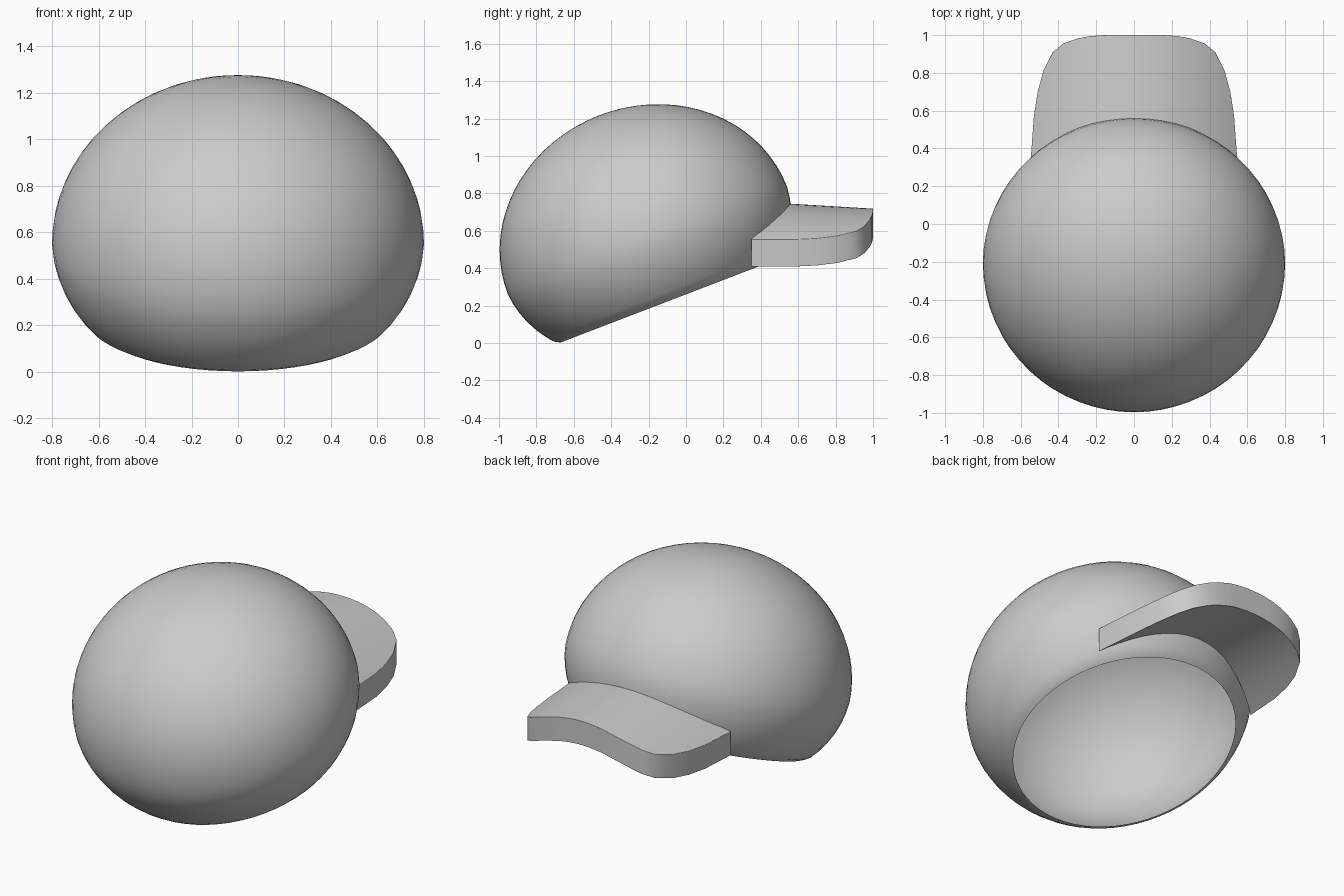
import bpy, bmesh, math
from mathutils import Vector

if "Cube" in bpy.data.objects:
    bpy.data.objects.remove(bpy.data.objects["Cube"])


def make_object(name, bm):
    bmesh.ops.recalc_face_normals(bm, faces=bm.faces)
    mesh = bpy.data.meshes.new(name)
    bm.to_mesh(mesh)
    bm.free()
    obj = bpy.data.objects.new(name, mesh)
    bpy.context.collection.objects.link(obj)
    bpy.ops.object.select_all(action='DESELECT')
    obj.select_set(True)
    bpy.context.view_layer.objects.active = obj
    return obj


def lerp_table(table, y):
    for (y0, w0), (y1, w1) in zip(table, table[1:]):
        if y <= y1:
            return w0 + (w1 - w0) * (y - y0) / (y1 - y0)
    return table[-1][1]


# Crown: hollow dome, lathed then tilted back, open underneath
profile = [(0.8 * math.sin(a), 0.715 * math.cos(a))
           for a in (math.radians(90 * i / 18) for i in range(19))]
profile += [(0.793, -0.06), (0.778, -0.12), (0.756, -0.18), (0.725, -0.24),
            (0.688, -0.295), (0.66, -0.328), (0.63, -0.345)]
bm = bmesh.new()
verts = [bm.verts.new((r, 0, h)) for r, h in profile]
edges = [bm.edges.new(pair) for pair in zip(verts, verts[1:])]
bmesh.ops.spin(bm, geom=verts + edges, cent=(0, 0, 0), axis=(0, 0, 1),
               angle=math.tau, steps=64, use_merge=True)
bmesh.ops.remove_doubles(bm, verts=bm.verts, dist=0.0005)
crown = make_object("crown", bm)
crown.location = (0, -0.207, 0.55)
crown.rotation_euler.x = math.radians(21)
bpy.ops.object.shade_smooth_by_angle(angle=math.radians(50))

# Visor: arched plate, its back edge following the crown
widths = [(0.35, 0.546), (0.57, 0.53), (0.7, 0.51), (0.81, 0.48), (0.91, 0.43),
          (0.955, 0.375), (0.982, 0.3), (0.995, 0.23), (1.0, 0.15)]
rows = [0.35, 0.46, 0.57, 0.64, 0.7, 0.76, 0.81, 0.865, 0.91, 0.955, 0.982, 0.995, 1.0]
COLS = 24
bm = bmesh.new()
grid = []
for y0 in rows:
    t = (y0 - 0.35) / 0.65
    line = []
    for i in range(COLS + 1):
        s = 2 * i / COLS - 1
        x = s * lerp_table(widths, y0)
        y = y0 + 0.2 * (1 - s * s) * (1 - t)
        z = 0.745 - 0.06 * (y - 0.55) - 0.68 * x * x
        line.append(bm.verts.new((x, y, z)))
    grid.append(line)
for a, b in zip(grid, grid[1:]):
    for i in range(COLS):
        bm.faces.new((a[i], a[i + 1], b[i + 1], b[i]))
plate = bmesh.ops.extrude_face_region(bm, geom=bm.faces[:], use_keep_orig=True)
low = [g for g in plate["geom"] if isinstance(g, bmesh.types.BMVert)]
bmesh.ops.translate(bm, verts=low, vec=Vector((0, 0, -0.145)))
visor = make_object("visor", bm)
bevel = visor.modifiers.new("soft_edges", 'BEVEL')
bevel.width = 0.02
bevel.segments = 3
bevel.limit_method = 'ANGLE'
bevel.angle_limit = math.radians(42)
bpy.ops.object.shade_smooth_by_angle(angle=math.radians(50))
